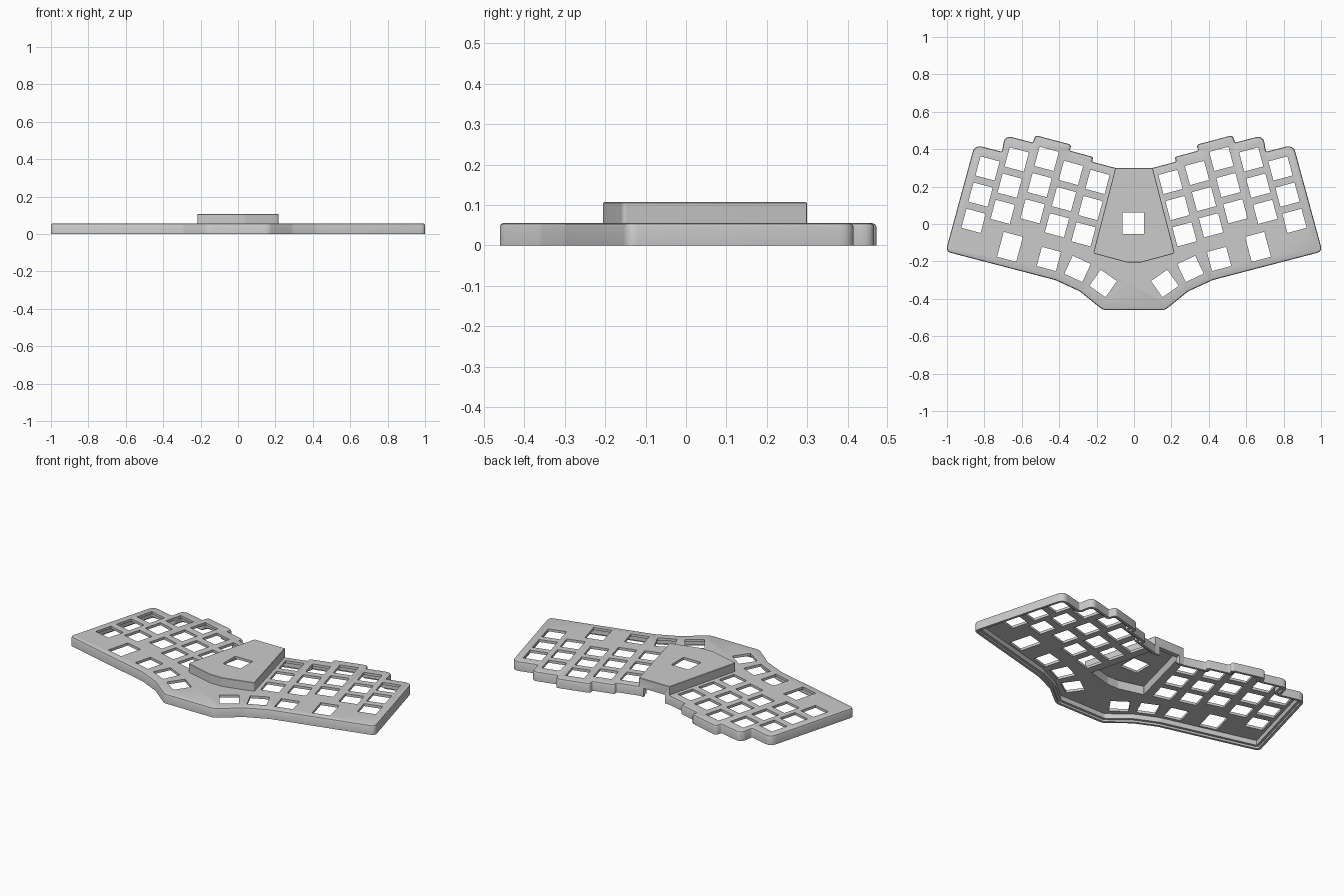
import bpy, bmesh
from math import radians, tan
from mathutils import Vector, Matrix

old = bpy.data.objects.get("Cube")
if old:
    bpy.data.objects.remove(old)

grey = bpy.data.materials.new("case grey")
grey.use_nodes = True
grey.diffuse_color = (0.6, 0.6, 0.6, 1)
grey.node_tree.nodes["Principled BSDF"].inputs["Base Color"].default_value = (0.6, 0.6, 0.6, 1)


def outline(corners, inset, steps=6):
    """Inset a clockwise polygon of (x, y, radius) corners and round each one."""
    n = len(corners)
    pts = [Vector(c[:2]) for c in corners]
    sharp, convex = [], []
    for i, p in enumerate(pts):
        a, b = (p - pts[i - 1]).normalized(), (pts[(i + 1) % n] - p).normalized()
        na, nb = Vector((a.y, -a.x)), Vector((b.y, -b.x))
        sharp.append(p + (na + nb) * inset / (1 + na.dot(nb)))
        convex.append(a.cross(b) < 0)
    out = []
    for i, p in enumerate(sharp):
        a, b = sharp[i - 1] - p, sharp[(i + 1) % n] - p
        r = max(corners[i][2] + (-inset if convex[i] else inset), 0.002)
        t = min(r / tan(a.angle(b) / 2), 0.45 * a.length, 0.45 * b.length)
        s, e = p + a.normalized() * t, p + b.normalized() * t
        for k in range(steps + 1):
            f = k / steps
            out.append(s * (1 - f) ** 2 + p * 2 * f * (1 - f) + e * f * f)
    return out


def loft(name, corners, layers):
    """Closed solid through (inset, z) layers of one outline."""
    bm = bmesh.new()
    rings = [[bm.verts.new((p.x, p.y, z)) for p in outline(corners, d)] for d, z in layers]
    for lo, hi in zip(rings, rings[1:]):
        for i in range(len(lo)):
            bm.faces.new((lo[i - 1], lo[i], hi[i], hi[i - 1]))
    bm.faces.new(rings[0])
    bm.faces.new(rings[-1])
    return finish(name, bm)


def finish(name, bm):
    bmesh.ops.recalc_face_normals(bm, faces=bm.faces)
    me = bpy.data.meshes.new(name)
    bm.to_mesh(me)
    bm.free()
    me.materials.append(grey)
    ob = bpy.data.objects.new(name, me)
    bpy.context.collection.objects.link(ob)
    return ob


def combine(target, tool, operation):
    """Apply a boolean and discard the tool."""
    mod = target.modifiers.new(operation, 'BOOLEAN')
    mod.object, mod.operation, mod.solver = tool, operation, 'EXACT'
    bpy.context.view_layer.objects.active = target
    bpy.ops.object.modifier_apply(modifier=mod.name)
    bpy.data.objects.remove(tool)


def mirrored(half):
    return half + [(-x, y, r) for x, y, r in reversed(half)]


# Outlines: right half from the back centre round to the front
case = mirrored([(0.1, 0.3, 0), (0.225, 0.333, 0.008), (0.217, 0.358, 0.03),
                 (0.343, 0.392, 0.008), (0.335, 0.424, 0.04), (0.528, 0.475, 0.04),
                 (0.54, 0.435, 0.008), (0.69, 0.474, 0.045), (0.706, 0.386, 0.01),
                 (0.852, 0.424, 0.045), (1.007, -0.147, 0.03), (0.42, -0.3, 0.1),
                 (0.29, -0.36, 0.1), (0.165, -0.461, 0.06)])
hump = mirrored([(0.1, 0.299, 0), (0.218, -0.157, 0.012), (0.04, -0.205, 0.06)])

# Case with rounded top rim, raised centre hump, hollow underside
body = loft("keyboard_case", case, [(0, 0), (0, 0.046), (0.003, 0.053), (0.011, 0.056)])
combine(body, loft("centre_hump", hump, [(0, 0.045), (0, 0.105), (0.002, 0.107)]), 'UNION')
combine(body, loft("cavity", case, [(0.015, -0.02), (0.015, 0.012), (0.03, 0.012), (0.03, 0.041)]),
        'DIFFERENCE')
combine(body, loft("hump_cavity", hump, [(0.028, 0.02), (0.028, 0.092)]), 'DIFFERENCE')

# Key openings: five staggered columns of three, then the bottom row
up = Vector((-0.0375, 0.14))
tops = [(0.783, 0.297), (0.627, 0.345), (0.467, 0.348), (0.337, 0.273), (0.195, 0.225)]
keys = [(*(Vector(t) - up * row), 15, 0.106) for t in tops for row in range(3)]
keys += [(0.663, -0.122, 15, 0.138), (0.455, -0.187, 15, 0.106),
         (0.302, -0.24, 25, 0.106), (0.165, -0.318, 35, 0.106)]

bm = bmesh.new()


def opening(x, y, angle, w, h, z=0.04, depth=0.2):
    bmesh.ops.create_cube(bm, size=1, matrix=Matrix.Translation((x, y, z))
                          @ Matrix.Rotation(radians(angle), 4, 'Z') @ Matrix.Diagonal((w, h, depth, 1)))


for x, y, angle, h in keys:
    for side in (1, -1):
        opening(side * x, y, side * angle, 0.106, h)
opening(-0.005, 0.005, 0, 0.115, 0.115, 0.07)
# Cable notch in the back wall
opening(0, 0.3, 0, 0.14, 0.1, 0.015, 0.07)
combine(body, finish("openings", bm), 'DIFFERENCE')

bpy.ops.object.select_all(action='DESELECT')
body.select_set(True)
bpy.context.view_layer.objects.active = body
bpy.ops.object.shade_smooth_by_angle(angle=radians(30))
